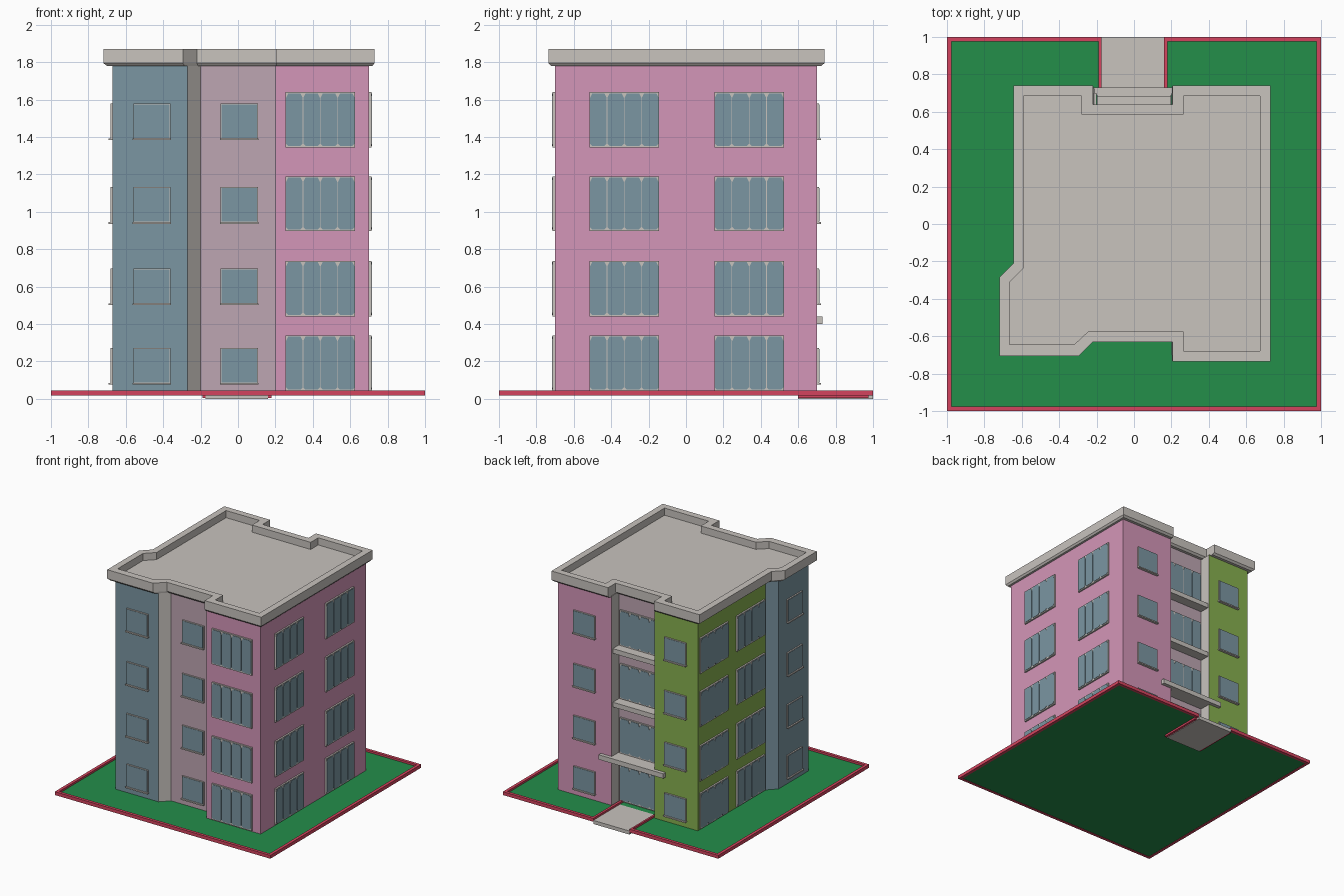
import bpy, bmesh, math
from mathutils import Matrix

if "Cube" in bpy.data.objects:
    bpy.data.objects.remove(bpy.data.objects["Cube"])


def lin(c):
    c /= 255
    return c / 12.92 if c <= 0.04045 else ((c + 0.055) / 1.055) ** 2.4


PALETTE = {
    "pink": (212, 150, 184), "slate_blue": (123, 150, 162), "mauve": (190, 166, 178),
    "warm_grey": (200, 195, 190), "lime": (136, 176, 80),
    "grass_green": (36, 142, 74), "red": (212, 68, 94),
}
NAMES = list(PALETTE)
for name, rgb in PALETTE.items():
    bpy.data.materials.new(name).diffuse_color = (*[lin(c) for c in rgb], 1)
PINK, BLUE, MAUVE, GREY, LIME, GREEN, RED = range(7)


def finish(bm, name):
    """Turn a bmesh into an object holding all the flat colours."""
    bmesh.ops.recalc_face_normals(bm, faces=bm.faces)
    me = bpy.data.meshes.new(name)
    bm.to_mesh(me)
    bm.free()
    for n in NAMES:
        me.materials.append(bpy.data.materials[n])
    ob = bpy.data.objects.new(name, me)
    bpy.context.collection.objects.link(ob)
    return ob


def prism(bm, pts, y0, y1, mat, M):
    """Extrude an x/z polygon from y0 to y1."""
    a = [bm.verts.new(M @ Matrix.Translation((x, y0, z)).translation) for x, z in pts]
    b = [bm.verts.new(M @ Matrix.Translation((x, y1, z)).translation) for x, z in pts]
    n = len(pts)
    faces = [bm.faces.new(a), bm.faces.new(b[::-1])]
    faces += [bm.faces.new((a[i], b[i], b[(i + 1) % n], a[(i + 1) % n])) for i in range(n)]
    for f in faces:
        f.material_index = mat


def box(bm, x0, x1, y0, y1, z0, z1, mat, M=Matrix()):
    prism(bm, [(x0, z0), (x1, z0), (x1, z1), (x0, z1)], y0, y1, mat, M)


def loft(loops, side_mats, cap_mat):
    """Skin stacked loops of equal count and cap both ends."""
    bm = bmesh.new()
    rings = [[bm.verts.new((x, y, z)) for x, y in pts] for pts, z in loops]
    n = len(rings[0])
    for lo, hi in zip(rings, rings[1:]):
        for i in range(n):
            j = (i + 1) % n
            bm.faces.new((lo[i], lo[j], hi[j], hi[i])).material_index = side_mats[i]
    for ring in (rings[0][::-1], rings[-1]):
        bm.faces.new(ring).material_index = cap_mat
    return bm


# Walls: one footprint, each side with its own colour
WALL = [(.2, -.7), (.7, -.7), (.7, .7), (.2, .7), (.2, .6), (-.2, .6), (-.2, .7),
        (-.6, .7), (-.6, -.2), (-.67, -.27), (-.67, -.67), (-.27, -.67), (-.2, -.6), (.2, -.6)]
SIDES = [PINK, PINK, PINK, GREY, MAUVE, GREY, LIME, LIME, BLUE, BLUE, BLUE, GREY, MAUVE, GREY]
finish(loft([(WALL, .025), (WALL, 1.785)], SIDES, GREY), "walls")

# Roof slab with chamfered underside and raised parapet
OUTER = [(.205, -.735), (.73, -.735), (.73, .74), (.205, .74), (.205, .64), (-.22, .64),
         (-.22, .74), (-.645, .74), (-.645, -.21), (-.72, -.285), (-.72, -.705),
         (-.295, -.705), (-.22, -.63), (.205, -.63)]
INNER = [(.265, -.68), (.675, -.68), (.675, .685), (.265, .685), (.265, .585), (-.28, .585),
         (-.28, .685), (-.59, .685), (-.59, -.235), (-.665, -.31), (-.665, -.645),
         (-.32, -.645), (-.245, -.575), (.265, -.575)]
LOW = [(a + (c - a) * .6, b + (d - b) * .6) for (a, b), (c, d) in zip(WALL, OUTER)]
finish(loft([(LOW, 1.78), (OUTER, 1.795), (OUTER, 1.87), (INNER, 1.87), (INNER, 1.81)],
            [GREY] * 14, GREY), "roof")

SMALL_Z = [.08, .505, .94, 1.387]
WIDE_Z = [(.04, .34), (.44, .738), (.897, 1.19), (1.343, 1.64)]


def wall_frame(x, y, deg):
    """Local frame at a wall point, with -y pointing out of the wall."""
    return Matrix.Translation((x, y, 0)) @ Matrix.Rotation(math.radians(deg), 4, 'Z')


def small_windows(name, x, y, deg):
    bm, M = bmesh.new(), wall_frame(x, y, deg)
    for z in SMALL_Z:
        box(bm, -.1, .1, -.011, .005, z, z + .192, GREY, M)
        box(bm, -.095, .095, -.013, -.010, z + .008, z + .188, BLUE, M)
        box(bm, -.103, .103, -.022, .005, z - .004, z + .006, GREY, M)
    finish(bm, name)


def wide_windows(name, x, y, deg):
    bm, M = bmesh.new(), wall_frame(x, y, deg)
    w, c = .0445, .012
    for z0, z1 in WIDE_Z:
        box(bm, -.186, .186, -.013, .005, z0, z1, GREY, M)
        a, b = z0 + .009, z1 - .006
        # four panes with clipped corners
        for k in range(4):
            u = (k - 1.5) * .0925
            prism(bm, [(u - w + c, a), (u + w - c, a), (u + w, a + c), (u + w, b - 2 * c),
                       (u + w - c, b), (u - w + c, b), (u - w, b - 2 * c), (u - w, a + c)],
                  -.016, -.012, BLUE, M)
    finish(bm, name)


# Window columns on every side
small_windows("front_blue_windows", -.46, -.67, 0)
small_windows("front_recess_windows", .007, -.6, 0)
small_windows("left_blue_windows", -.67, -.475, -90)
small_windows("back_lime_windows", -.395, .7, 180)
small_windows("back_pink_windows", .45, .7, 180)
wide_windows("front_wide_windows", .44, -.7, 0)
wide_windows("right_wide_windows_front", .7, -.33, 90)
wide_windows("right_wide_windows_back", .7, .338, 90)
wide_windows("left_wide_windows_back", -.6, .495, -90)
wide_windows("left_wide_windows_front", -.6, .01, -90)
wide_windows("back_recess_windows", 0, .6, 180)

# Entrance canopy and balcony slabs in the back recess
bm = bmesh.new()
box(bm, -.3, .3, .69, .73, .4, .44, GREY)
box(bm, -.199, .199, .59, .7, .4, .44, GREY)
finish(bm, "entrance_canopy")
bm = bmesh.new()
for z in (.85, 1.3):
    box(bm, -.199, .199, .59, .685, z, z + .04, GREY)
finish(bm, "balcony_slabs")

# Lawn, with a gap for the path
bm = bmesh.new()
box(bm, -.98, .98, -.98, .65, .02, .03, GREEN)
box(bm, -.98, -.18, .65, .98, .02, .03, GREEN)
box(bm, .175, .98, .65, .98, .02, .03, GREEN)
finish(bm, "lawn")

# Red kerb around the plot and along the path
bm = bmesh.new()
box(bm, -1, 1, -1, -.975, .018, .046, RED)
for s in (-1, 1):
    box(bm, *sorted((s, s * .975)), -.975, 1, .018, .046, RED)
box(bm, -.975, -.175, .975, 1, .018, .046, RED)
box(bm, .16, .975, .975, 1, .018, .046, RED)
box(bm, -.19, -.175, .6, .975, .004, .046, RED)
box(bm, .16, .18, .6, .975, .004, .046, RED)
finish(bm, "kerb")

# Entrance path
bm = bmesh.new()
box(bm, -.175, .16, .6, 1, 0, .03, GREY)
finish(bm, "entrance_path")

for m in bpy.data.materials:
    if m.users and not m.is_grease_pencil:
        m.use_nodes = True
        m.node_tree.nodes["Principled BSDF"].inputs["Base Color"].default_value = m.diffuse_color
